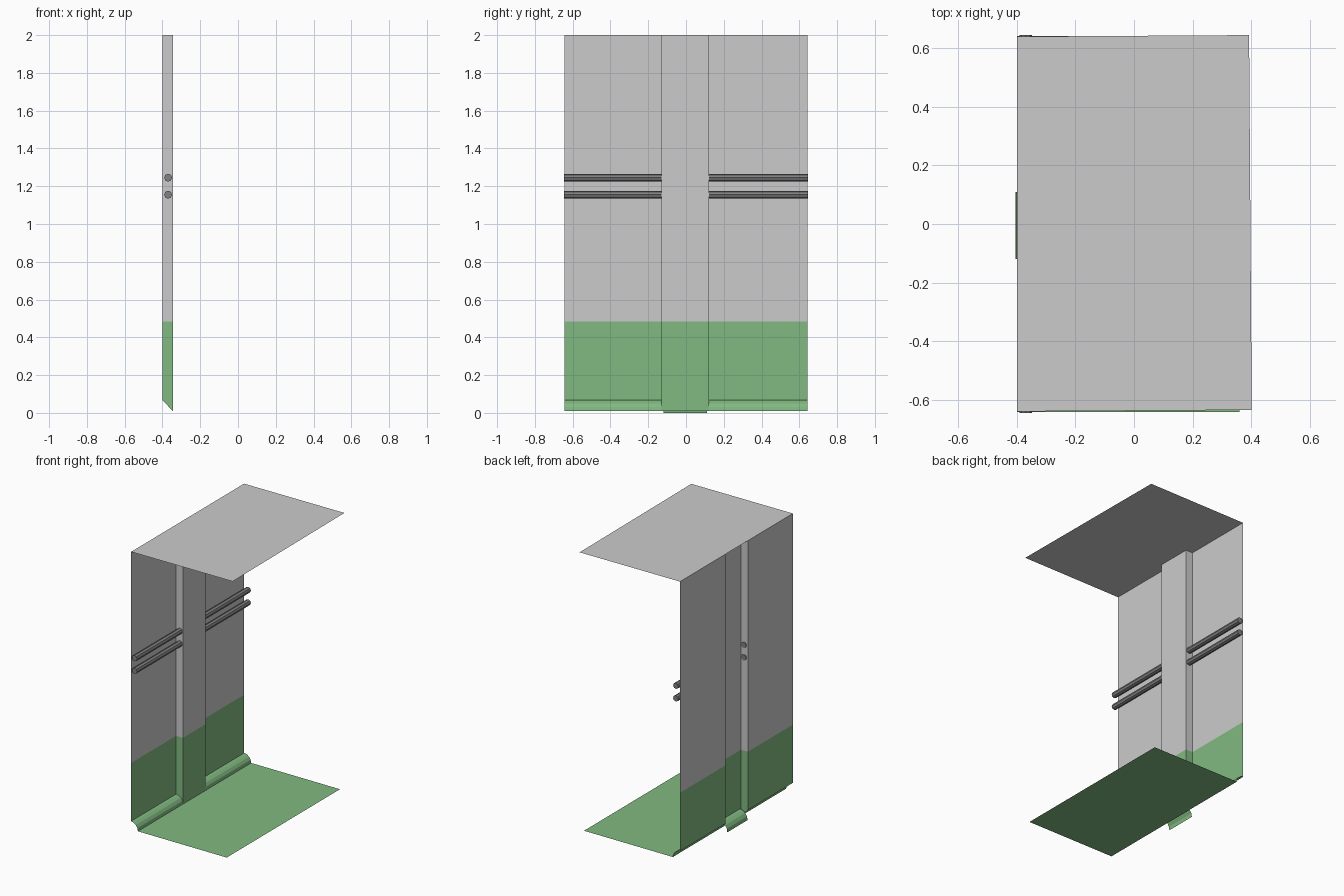
import bpy
import math

if "Cube" in bpy.data.objects:
    bpy.data.objects.remove(bpy.data.objects["Cube"])

H = 0.642            # half length of the corridor bay
WALL, FRONT = -0.40, -0.345
FLOOR, BAND, TOP = 0.01, 0.485, 2.0
P0, P1 = -0.13, 0.122   # pilaster extent in y


def material(name, rgb):
    m = bpy.data.materials.new(name)
    m.diffuse_color = (*rgb, 1)
    m.use_nodes = True
    m.node_tree.nodes["Principled BSDF"].inputs["Base Color"].default_value = m.diffuse_color
    return m


green = material("green_paint", (0.22, 0.49, 0.22))
dark = material("dark_metal", (0.22, 0.22, 0.22))


def mesh_object(name, verts, faces, mat=None):
    me = bpy.data.meshes.new(name)
    me.from_pydata(verts, [], faces)
    me.update()
    ob = bpy.data.objects.new(name, me)
    bpy.context.collection.objects.link(ob)
    if mat:
        me.materials.append(mat)
    return ob


def strip(name, a, b, mat=None):
    """Open surface of quads between two matching polylines."""
    n = len(a)
    faces = [(i, i + 1, n + i + 1, n + i) for i in range(n - 1)]
    return mesh_object(name, a + b, faces, mat)


# Wall with stepped-out pilaster, split into painted dado and upper wall
plan = [(WALL, -H), (WALL, P0), (FRONT, P0), (FRONT, P1), (WALL, P1), (WALL, H)]


def wall(name, bottoms, z1, mat=None):
    return strip(name, [(x, y, z) for (x, y), z in zip(plan, bottoms)],
                 [(x, y, z1) for x, y in plan], mat)


wall("upper_wall", [BAND] * 6, TOP)
# the bay panels stop on top of the skirting, the pilaster reaches the floor
SK = 0.067
lower = wall("lower_wall", [SK, SK, FLOOR, FLOOR, SK, SK], BAND, green)

# Floor and ceiling sheets
mesh_object("floor", [(FRONT, -H, FLOOR), (0.36, -H, FLOOR),
                      (0.36, H, FLOOR), (FRONT, H, FLOOR)], [(0, 1, 2, 3)], green)
mesh_object("ceiling", [(WALL, -0.64, TOP), (0.402, -0.635, TOP),
                        (0.393, 0.645, TOP), (WALL, 0.64, TOP)], [(3, 2, 1, 0)])

# Rounded skirting along both wall bays
arc = [(WALL + 0.055 * math.sin(t), FLOOR + 0.057 * math.cos(t))
       for t in [math.pi / 2 * i / 4 for i in range(5)]]
for name, y0, y1 in (("skirting_left", -H, P0), ("skirting_right", P1, H)):
    strip(name, [(x, y1, z) for x, z in arc], [(x, y0, z) for x, z in arc], green)

# Flared strip tucked behind the pilaster foot
flare = [(-0.405 + 0.06 * math.cos(t), 0.065 - 0.065 * math.sin(t))
         for t in [math.pi / 2 * i / 4 for i in range(5)]]
flare = [(-0.75 - x, 0.065 - z) for x, z in flare]
strip("pilaster_foot", [(x, -0.12, z) for x, z in flare],
      [(x, 0.11, z) for x, z in flare], green)

# Pairs of pipes passing into the pilaster on each side
for side, y0, y1 in (("left", -0.645, P0 + 0.006), ("right", P1 - 0.006, 0.645)):
    for level, z in (("lower", 1.155), ("upper", 1.245)):
        bpy.ops.mesh.primitive_cylinder_add(
            vertices=8, radius=0.021, depth=y1 - y0,
            location=(-0.37, (y0 + y1) / 2, z), rotation=(math.pi / 2, 0, 0))
        pipe = bpy.context.object
        pipe.name = f"{level}_pipe_{side}"
        pipe.data.materials.append(dark)
